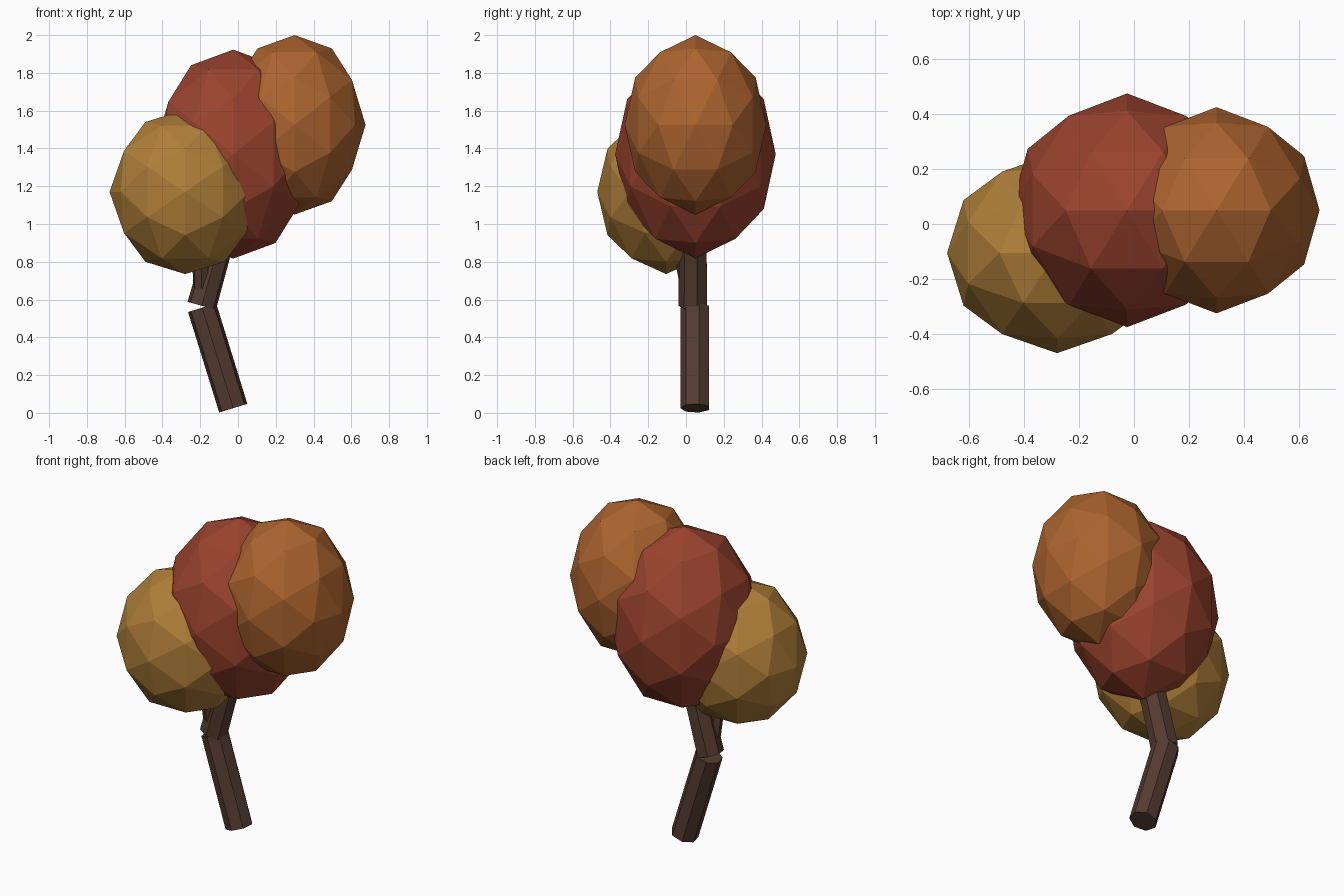
import bpy, bmesh, math
from mathutils import Matrix, Vector

if "Cube" in bpy.data.objects:
    bpy.data.objects.remove(bpy.data.objects["Cube"])


def finish(name, bm, color):
    mesh = bpy.data.meshes.new(name)
    bmesh.ops.recalc_face_normals(bm, faces=bm.faces)
    bm.to_mesh(mesh)
    bm.free()
    mat = bpy.data.materials.new(name + "_color")
    mat.diffuse_color = (*color, 1)
    mat.use_nodes = True
    mat.node_tree.nodes["Principled BSDF"].inputs["Base Color"].default_value = mat.diffuse_color
    mesh.materials.append(mat)
    obj = bpy.data.objects.new(name, mesh)
    bpy.context.collection.objects.link(obj)
    return obj


def foliage(name, center, radii, color):
    """Faceted ellipsoid, icosphere turned so an edge midpoint points up."""
    bm = bmesh.new()
    turn = Matrix.Rotation(-math.atan(2 / (1 + math.sqrt(5))), 4, 'Y')
    bmesh.ops.create_icosphere(bm, subdivisions=2, radius=1, matrix=turn)
    bmesh.ops.scale(bm, vec=radii, verts=bm.verts)
    bmesh.ops.translate(bm, vec=center, verts=bm.verts)
    finish(name, bm, color)


def limb(name, start, end, r1, r2, color, sides=7):
    """Straight faceted prism between two points."""
    a, b = Vector(start), Vector(end)
    d = b - a
    m = (Matrix.Translation((a + b) / 2)
         @ Vector((0, 0, 1)).rotation_difference(d).to_matrix().to_4x4()
         @ Matrix.Rotation(math.pi, 4, 'Z'))
    bm = bmesh.new()
    bmesh.ops.create_cone(bm, cap_ends=True, segments=sides, radius1=r1,
                          radius2=r2, depth=d.length, matrix=m)
    finish(name, bm, color)


BARK = (0.09, 0.045, 0.03)

# Bent trunk and side branch
limb("lower_trunk", (-0.025, 0.05, 0.025), (-0.19, 0.05, 0.557), 0.08, 0.08, BARK)
limb("upper_trunk", (-0.192, 0.04, 0.567), (-0.07, 0.04, 1.0), 0.08, 0.075, BARK)
limb("side_branch", (-0.19, 0.03, 0.6), (-0.2, -0.04, 0.95), 0.048, 0.045, BARK)

# Leaf clusters
foliage("red_leaves", (-0.025, 0.05, 1.37), (0.425, 0.425, 0.553), (0.32, 0.056, 0.027))
foliage("orange_leaves", (0.30, 0.05, 1.525), (0.375, 0.375, 0.475), (0.41, 0.127, 0.028))
foliage("gold_leaves", (-0.28, -0.105, 1.17), (0.40, 0.365, 0.435), (0.43, 0.21, 0.04))
